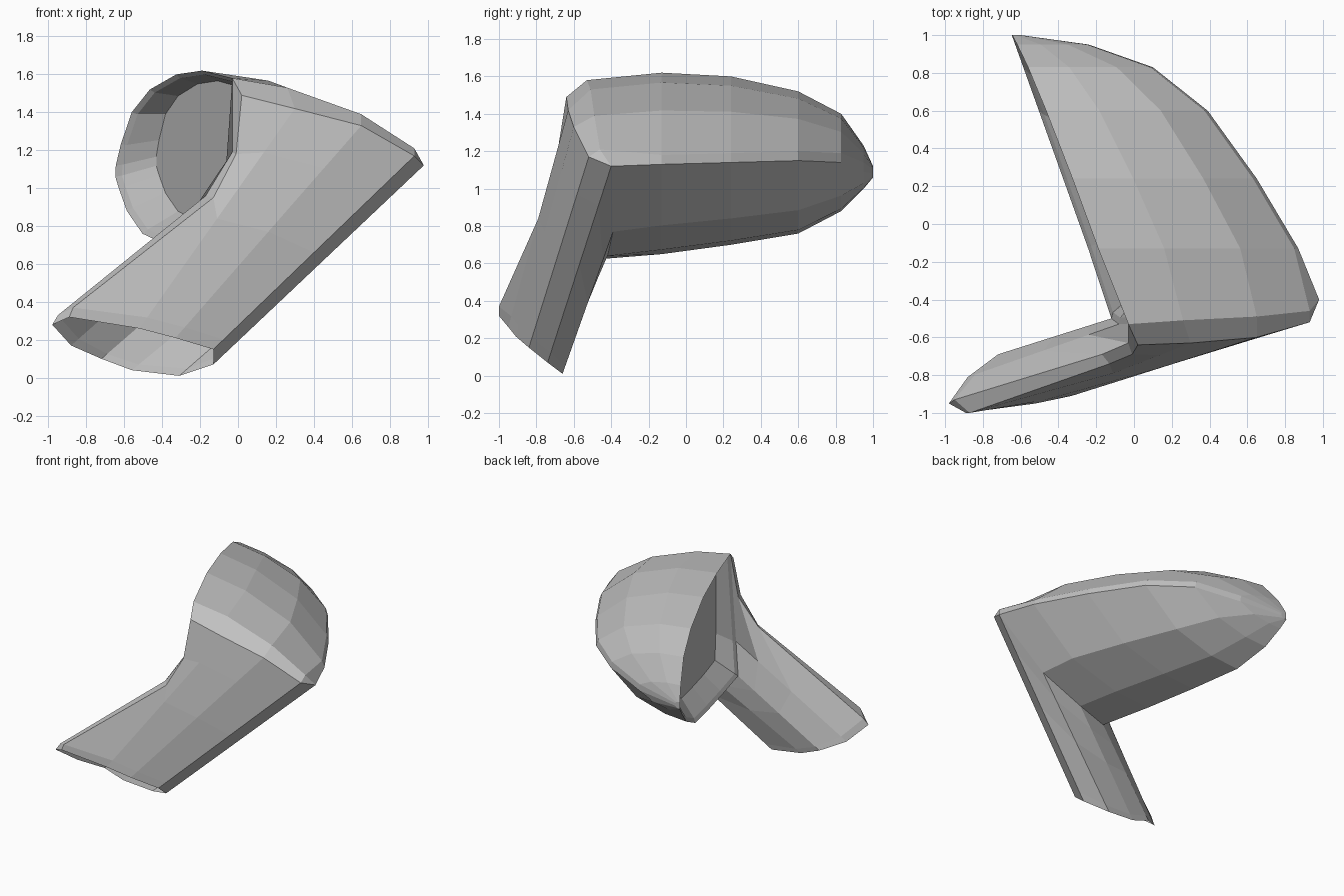
import bpy, bmesh
from mathutils import Vector as V

cube = bpy.data.objects.get("Cube")
if cube:
    bpy.data.objects.remove(cube)

grey = bpy.data.materials.new("plain grey")
grey.use_nodes = True
colour = (0.53, 0.53, 0.53, 1)
grey.diffuse_color = colour
grey.node_tree.nodes["Principled BSDF"].inputs["Base Color"].default_value = colour


def loft(name, rows, closed=False, cap=False):
    """Skin neighbouring rows of points with quads."""
    bm = bmesh.new()
    grid = [[bm.verts.new(p) for p in row] for row in rows]
    count = len(rows[0])
    for low, high in zip(grid, grid[1:]):
        for i in range(count if closed else count - 1):
            j = (i + 1) % count
            bm.faces.new((low[i], low[j], high[j], high[i]))
    if cap:
        bm.faces.new(grid[-1])
    bmesh.ops.remove_doubles(bm, verts=bm.verts, dist=0.0005)
    bmesh.ops.recalc_face_normals(bm, faces=bm.faces)
    mesh = bpy.data.meshes.new(name)
    bm.to_mesh(mesh)
    bm.free()
    mesh.materials.append(grey)
    obj = bpy.data.objects.new(name, mesh)
    bpy.context.scene.collection.objects.link(obj)
    return obj


def rim_x(y):
    return -0.11 - 0.358 * (y + 0.5)


# Housing: sections run from the top of the rim, round the outside, to its bottom
front = [V(p) for p in (
    (-.03, -.53, 1.58), (.26, -.51, 1.53), (.65, -.49, 1.39), (.93, -.46, 1.21),
    (.98, -.4, 1.12), (.56, -.39, .77), (.17, -.42, .64), (-.12, -.5, .62))]


def section(y, top, bottom, outer, crease):
    x = rim_x(y)
    rim_top = x + (top - crease) * 0.12
    strip = min(0.05, (top - bottom) / 3)
    low = crease - strip
    upper = [V((rim_top + (outer - rim_top) * t, y, crease + (top - crease) * f))
             for t, f in ((0, 1), (.33, .88), (.71, .54), (.98, 0))]
    lower = [V((x + (outer - x) * t, y, bottom + (low - bottom) * f))
             for t, f in ((1, 1), (.66, .32), (.28, .05), (0, 0))]
    return upper + lower


sections = [front] + [section(*s) for s in (
    (-.13, 1.62, .65, .87, 1.18), (.24, 1.6, .7, .65, 1.19),
    (.6, 1.52, .76, .39, 1.2), (.83, 1.4, .88, .1, 1.19),
    (.95, 1.23, 1.0, -.24, 1.14), (1.0, 1.12, 1.06, -.6, 1.1))]
loft("housing", sections, cap=True)

# Arm: an open tube rising from the cut base to the housing
base = [V(p) for p in (
    (-.89, -1, .32), (-.52, -.95, .26), (-.33, -.91, .21), (-.13, -.84, .15),
    (-.13, -.74, .07), (-.31, -.66, .01), (-.56, -.68, .04), (-.72, -.69, .1),
    (-.88, -.81, .17), (-.98, -.95, .28))]
panel_top = [V(p) for p in (
    (.02, -.64, 1.49), (.3, -.63, 1.42), (.65, -.6, 1.33), (.93, -.52, 1.17))]
rim_side = V((-.08, -.53, .88))
top = panel_top + front[4:] + [rim_side, front[0]]

# The inner edge of the arm bends where it meets the housing
bends = {
    .05: {0: (-.87, -1, .37), 9: (-.95, -.93, .33)},
    .5: {0: (-.13, -.74, .95), 9: (-.17, -.69, .96)},
    .8: {0: (-.01, -.69, 1.18), 9: (-.03, -.63, 1.19)},
}
rings = [base]
for t, bend in bends.items():
    rings.append([V(bend[i]) if i in bend else a.lerp(b, t)
                  for i, (a, b) in enumerate(zip(base, top))])
rings.append(top)
loft("arm", rings, closed=True)

# Bevelled shoulder between the front panel and the housing
loft("shoulder", [panel_top + [front[4]], front[:4] + [front[4]]])

# Recess: lip, inner wall and flat glass inside the rim
rim = [s[0] for s in sections] + [s[-1] for s in reversed(sections)]
rim += [rim_side]
centre = V((rim_x(.15), .15, 1.2))
lip = [centre.lerp(p, .95) + V((.02, 0, 0)) for p in rim]
glass = [centre.lerp(p, .8) + V((0, 0, .03)) for p in rim]
for p in glass:
    p.x = rim_x(p.y) + .155
loft("recess_wall", [rim, lip, glass], closed=True)
loft("mirror_glass", [glass], cap=True)
